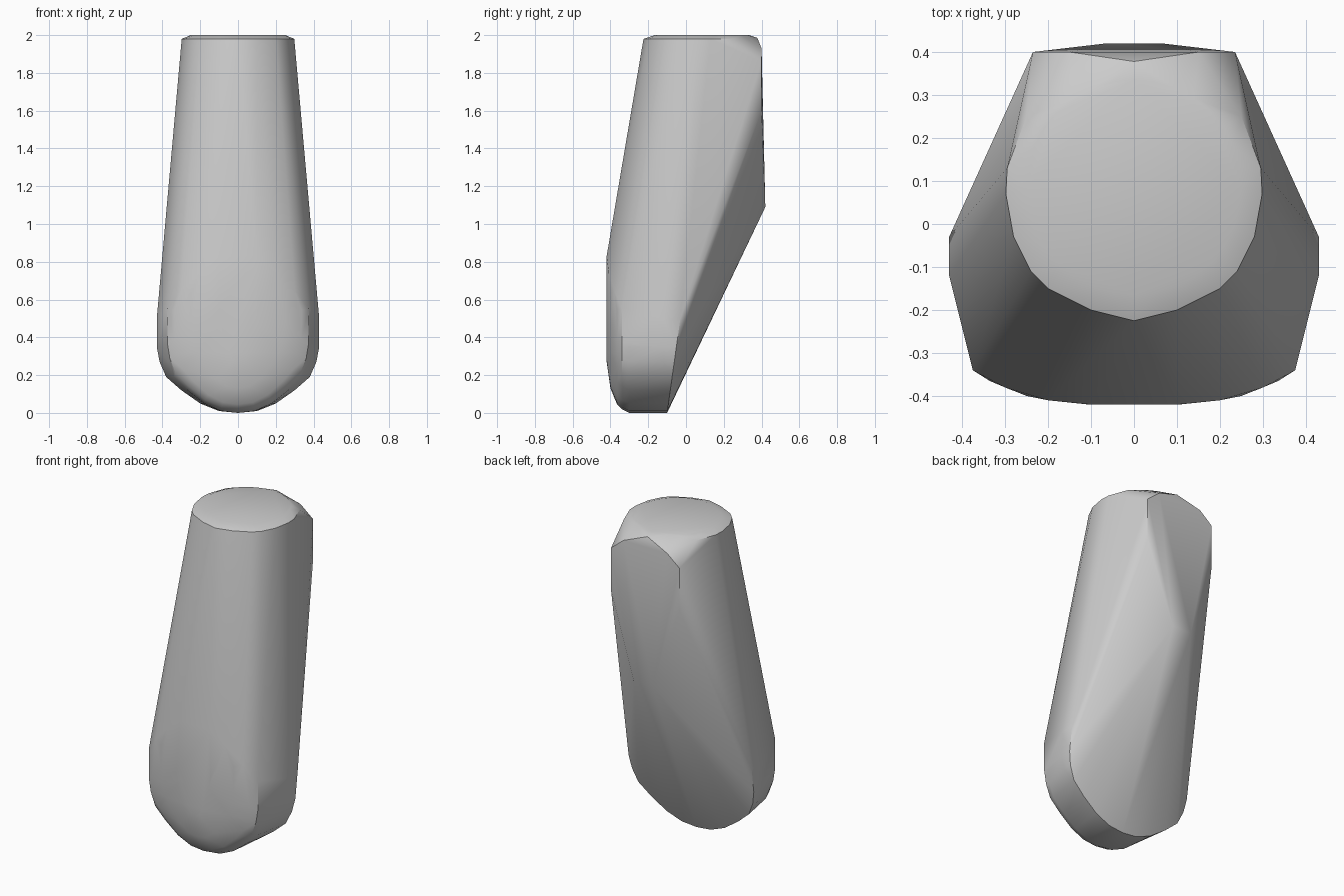
import bpy, bmesh, math

cube = bpy.data.objects.get("Cube")
if cube:
    bpy.data.objects.remove(cube, do_unlink=True)

mat = bpy.data.materials.new("plain grey")
mat.use_nodes = True
GREY = (0.6, 0.6, 0.6, 1)
mat.diffuse_color = GREY
mat.node_tree.nodes["Principled BSDF"].inputs["Base Color"].default_value = GREY

points = []


def add(x, y, z):
    """Add a point and its mirror image."""
    points.extend([(x, y, z), (-x, y, z)])


# rounded lower outline (x, z), laid down as layers from back to front
outline = [(0, 0), (0.1, 0.01), (0.2, 0.05), (0.3, 0.12), (0.38, 0.19),
           (0.415, 0.27), (0.43, 0.35), (0.43, 0.5)]
for x, z in outline:
    add(x, -0.1 + 0.14 * z, z)
    if x > 0.4:
        add(x, -0.12, z)

# layers: y, width scale, bottom height, height scale
for y, width, base, tall in [(-0.3, 0.89, 0, 1), (-0.34, 0.87, 0.02, 1),
                             (-0.365, 0.78, 0.045, 1), (-0.4, 0.58, 0.13, 1),
                             (-0.42, 0.25, 0.27, 1)]:
    for x, z in outline:
        add(x * width, y, base + z * tall)

# upper ends of the rounded front
for x, y, z in [(0.1, -0.42, 0.83), (0.2, -0.41, 0.75),
                (0.3, -0.38, 0.65), (0.375, -0.34, 0.55)]:
    add(x, y, z)

# top rim and the smaller flat cap inside its bevel
for x, y in [(0, -0.225), (0.1, -0.2), (0.2, -0.15), (0.24, -0.11),
             (0.28, -0.03), (0.298, 0.07), (0.295, 0.13), (0.25, 0.25)]:
    add(x, y, 1.98)
for i in range(17):
    a = math.pi * (i / 16 - 0.5)
    add(0.25 * math.cos(a), 0.085 + 0.25 * math.sin(a), 2)

# flat back panel and the ridge below it
add(0, 0.378, 1.985)
add(0.15, 0.4, 1.93)
add(0.235, 0.4, 1.86)
add(0.235, 0.4, 1.6)
add(0.065, 0.42, 1.09)

# wrap all sections in one convex skin
bm = bmesh.new()
for p in points:
    bm.verts.new(p)
bmesh.ops.remove_doubles(bm, verts=bm.verts, dist=0.002)
hull = bmesh.ops.convex_hull(bm, input=bm.verts)
loose = {v for v in hull["geom_interior"] + hull["geom_unused"]
         if isinstance(v, bmesh.types.BMVert)}
bmesh.ops.delete(bm, geom=list(loose), context="VERTS")
bmesh.ops.dissolve_limit(bm, angle_limit=math.radians(1),
                         verts=bm.verts, edges=bm.edges)
bmesh.ops.recalc_face_normals(bm, faces=bm.faces)

mesh = bpy.data.meshes.new("tapered_body")
bm.to_mesh(mesh)
bm.free()
mesh.materials.append(mat)
body = bpy.data.objects.new("tapered_body", mesh)
bpy.context.collection.objects.link(body)
bpy.context.view_layer.objects.active = body
body.select_set(True)
bpy.ops.object.shade_smooth_by_angle(angle=math.radians(35))
